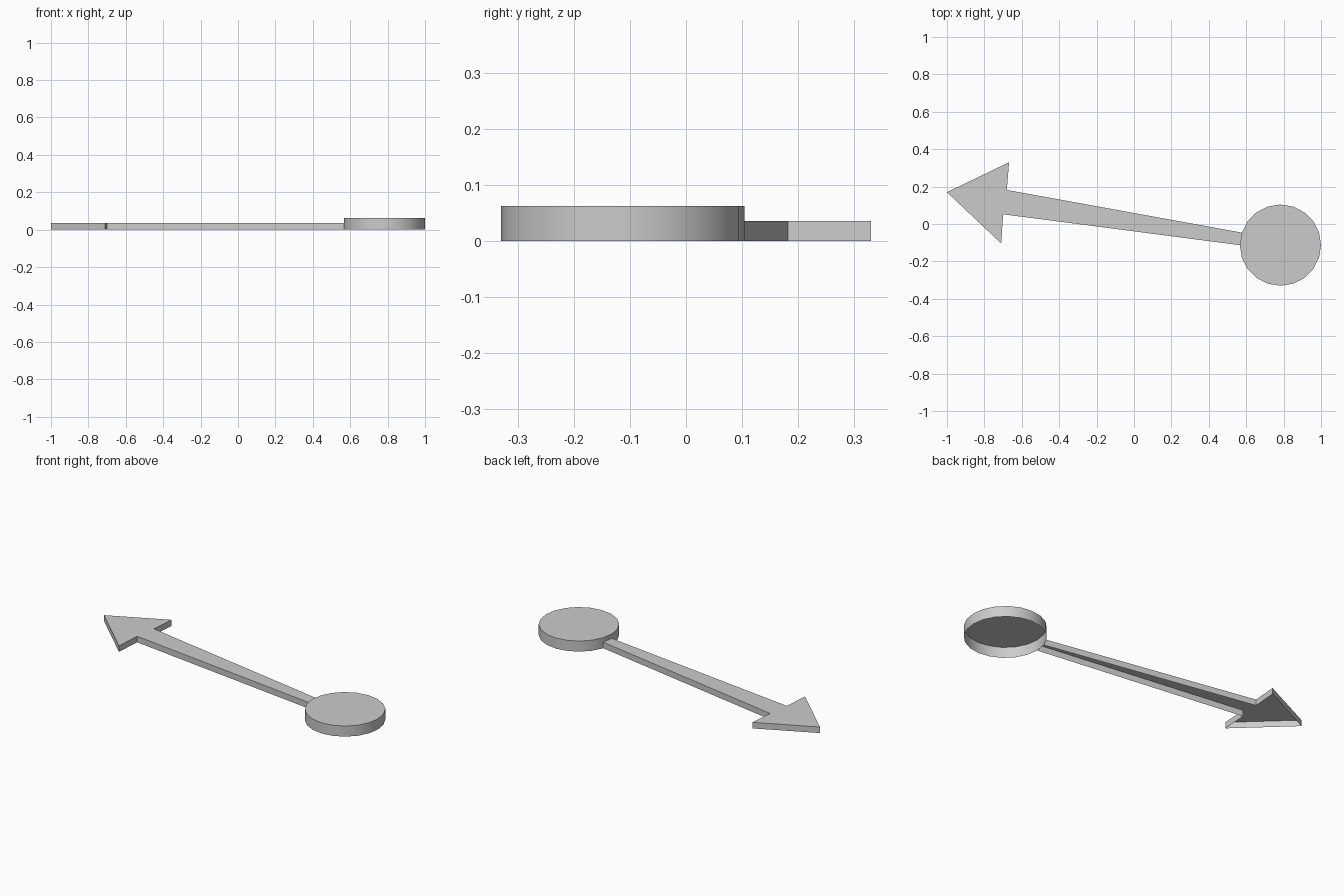
import bpy, bmesh, math

if "Cube" in bpy.data.objects:
    bpy.data.objects.remove(bpy.data.objects["Cube"])

R, CX, CY, SIDES = 0.217, 0.783, -0.113, 20


def open_prism(name, outline, height, open_edge=None):
    """Top face plus side walls over a counter-clockwise outline, open underneath."""
    bm = bmesh.new()
    low = [bm.verts.new((x, y, 0)) for x, y in outline]
    top = [bm.verts.new((x, y, height)) for x, y in outline]
    bm.faces.new(top)
    n = len(outline)
    for i in range(n):
        if i != open_edge:
            j = (i + 1) % n
            bm.faces.new((low[i], low[j], top[j], top[i]))
    mesh = bpy.data.meshes.new(name)
    bm.to_mesh(mesh)
    bm.free()
    obj = bpy.data.objects.new(name, mesh)
    bpy.context.collection.objects.link(obj)
    return obj


# Round base disc, hollow below
circle = [(CX + R * math.cos(math.tau * i / SIDES), CY + R * math.sin(math.tau * i / SIDES))
          for i in range(SIDES)]
disc = open_prism("disc", circle, 0.063)
bpy.context.view_layer.objects.active = disc
disc.select_set(True)
bpy.ops.object.shade_smooth_by_angle(angle=math.radians(30))

# Tapered arrow growing out of one facet of the disc
arrow = [circle[10], circle[9], (-0.68, 0.182), (-0.668, 0.33),
         (-1.0, 0.17), (-0.71, -0.104), (-0.70, 0.052)]
open_prism("arrow", arrow, 0.036, open_edge=0)
